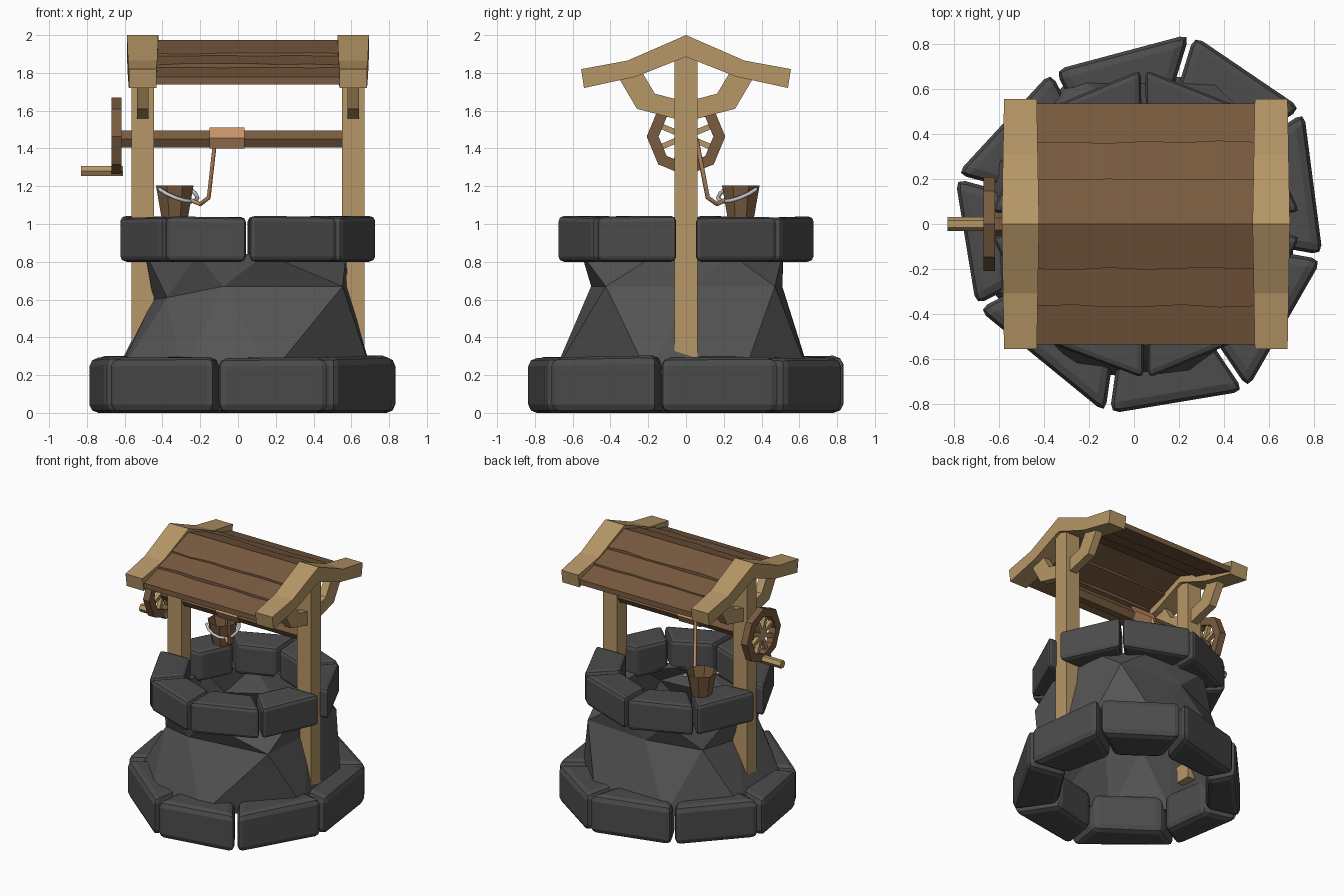
import bpy, bmesh, math, random
from mathutils import Vector, Matrix

random.seed(4)
if "Cube" in bpy.data.objects:
    bpy.data.objects.remove(bpy.data.objects["Cube"])


def material(name, r, g, b):
    m = bpy.data.materials.new(name)
    m.use_nodes = True
    m.diffuse_color = (r, g, b, 1)
    m.node_tree.nodes["Principled BSDF"].inputs["Base Color"].default_value = (r, g, b, 1)
    return m


STONE = material("dark stone", .072, .072, .072)
WALL = material("wall stone", .09, .09, .09)
TAN = material("pale wood", .47, .31, .135)
BROWN = material("brown wood", .19, .104, .05)
ROPE = material("rope", .56, .29, .14)
METAL = material("pale metal", .55, .57, .6)


def finish(name, bm, mat):
    bmesh.ops.recalc_face_normals(bm, faces=bm.faces)
    me = bpy.data.meshes.new(name)
    bm.to_mesh(me)
    bm.free()
    me.materials.append(mat)
    ob = bpy.data.objects.new(name, me)
    bpy.context.collection.objects.link(ob)
    return ob


def extrude(polygons, vec):
    """Solid made by pushing joined polygons along a vector; returns mesh and far vertices."""
    bm = bmesh.new()
    for points in polygons:
        bm.faces.new([bm.verts.new(p) for p in points])
    bmesh.ops.remove_doubles(bm, verts=bm.verts[:], dist=1e-5)
    out = bmesh.ops.extrude_face_region(bm, geom=bm.faces[:], use_keep_orig=True)["geom"]
    far = [v for v in out if isinstance(v, bmesh.types.BMVert)]
    bmesh.ops.translate(bm, verts=far, vec=vec)
    return bm, far


def rod(name, a, b, r, sides, mat, spin=0, r2=None):
    a, b = Vector(a), Vector(b)
    d = b - a
    bm = bmesh.new()
    mtx = (Matrix.Translation((a + b) / 2) @ d.to_track_quat('Z', 'Y').to_matrix().to_4x4()
           @ Matrix.Rotation(spin, 4, 'Z'))
    bmesh.ops.create_cone(bm, cap_ends=True, segments=sides, radius1=r,
                          radius2=r if r2 is None else r2, depth=d.length, matrix=mtx)
    return finish(name, bm, mat)


def tube(name, points, r, mat):
    cu = bpy.data.curves.new(name, 'CURVE')
    cu.dimensions = '3D'
    cu.bevel_depth = r
    cu.bevel_resolution = 1
    cu.use_fill_caps = True
    sp = cu.splines.new('POLY')
    sp.points.add(len(points) - 1)
    for p, co in zip(sp.points, points):
        p.co = (*co, 1)
    cu.materials.append(mat)
    ob = bpy.data.objects.new(name, cu)
    bpy.context.collection.objects.link(ob)


def polar(deg, r, cx=0, z=0):
    a = math.radians(deg)
    return Vector((cx + r * math.cos(a), r * math.sin(a), z))


# Rings of bevelled wedge stones; each joint is (angle, outer radius, half gap)
def stone_ring(name, joints, cx, r_in, z0, z1, bevel):
    for i, start in enumerate(joints):
        end = joints[(i + 1) % len(joints)]
        corners = []
        for (a, r_out, gap), inner, s in ((start, 1, 1), (start, 0, 1), (end, 0, -1), (end, 1, -1)):
            r = r_in if inner else r_out
            corners.append(polar(a, r, cx, z0) + polar(a + 90, gap * s))
        bm, top = extrude([corners], (0, 0, z1 - z0))
        for v in top:
            v.co.z += random.uniform(-.014, .004)
        bmesh.ops.bevel(bm, geom=bm.edges[:], offset=bevel, segments=2,
                        profile=.5, affect='EDGES')
        finish(f"{name}_{i + 1}", bm, STONE)


stone_ring("base_stone", [(a, r + .02, .01) for a, r in (
    (-98, .83), (-56, .87), (-10, .83), (34, .885), (73, .86), (118, .75), (165, .8), (208, .77))],
    0, .55, 0, .302, .045)
stone_ring("rim_stone", [(a, .685, .052 if a in (0, 180) else .01)
                         for a in (-90, -45, 0, 46, 91, 134, 180, 229)],
           .052, .42, .8, 1.042, .028)

# Hollow faceted wall: flared foot, uneven neck, top, and a thin inner skin
neck = [(-100, .51, .67), (-38, .69, .67), (3, .57, .67), (43, .69, .67),
        (92, .51, .67), (138, .55, .64), (182, .46, .6), (222, .52, .61)]


def wall_rings(inset):
    return [[polar(a + 22, .72 - inset, .02, .2) for a, r, z in neck],
            [polar(a, r - inset, .01, z) for a, r, z in neck],
            [polar(a + 22, .565 - inset, .03, .84) for a, r, z in neck]]


bm = bmesh.new()
skins = [[[bm.verts.new(p) for p in ring] for ring in wall_rings(d)] for d in (0, .1)]
n = len(neck)
for i in range(n):
    j = (i + 1) % n
    for foot, mid, top in skins:
        for other in (foot, top):
            bm.faces.new((mid[i], mid[j], other[i]))
            bm.faces.new((mid[j], other[j], other[i]))
    for k in (0, 2):
        a, b = skins[0][k], skins[1][k]
        bm.faces.new((a[i], a[j], b[j], b[i]))
finish("well_wall", bm, WALL)

# Posts, rafters and curved braces on each side
half_rafter = [(.31, 1.865), (.555, 1.82), (.54, 1.72), (.265, 1.78)]
rafter = ([(0, 2)] + half_rafter + [(0, 1.885)]
          + [(-y, z) for y, z in reversed(half_rafter)])
brace = [(.36, 1.78), (.26, 1.61), (.05, 1.555), (.05, 1.66), (.165, 1.69), (.23, 1.8)]
square = [(-.06, -.06), (.06, -.06), (.06, .06), (-.06, .06)]
for side, x in (("right", -.505), ("left", .61)):
    bm, _ = extrude([[(x + dx, y, .29) for dx, y in square]], (0, 0, 1.6))
    finish(side + "_post", bm, TAN)
    bm, _ = extrude([[(x - .083, y, z) for y, z in rafter]], (.166, 0, 0))
    for v in bm.verts:
        v.co.x = x + (v.co.x - x) * (1 - .22 * abs(v.co.y))
    finish(side + "_rafter", bm, TAN)
    for s, end in ((-1, "front"), (1, "back")):
        bm, _ = extrude([[(x - .03, s * y, z) for y, z in brace]], (.06, 0, 0))
        finish(f"{side}_{end}_brace", bm, TAN)

# Roof boards with wavy, warped lower edges, each lapping over the next
xs = [-.434 + i * .162 for i in range(7)]
for s, end in ((-1, "front"), (1, "back")):
    for k, (y0, y1) in enumerate(((0, .2), (.17, .365), (.335, .535))):
        upper, lower = [], []
        for i, x in enumerate(xs):
            free = k < 2 and 0 < i < len(xs) - 1
            y = y1 + (random.uniform(-.006, .006) if free else 0)
            lap = random.uniform(0, .014) if free else .004
            upper.append((x, s * y0, 1.973 - .37 * y0 - (.012 if k else 0)))
            lower.append((x, s * y, 1.973 - .37 * y + lap))
        quads = [(upper[i], upper[i + 1], lower[i + 1], lower[i]) for i in range(len(xs) - 1)]
        bm, _ = extrude(quads, (0, 0, -.04))
        finish(f"{end}_roof_board_{k + 1}", bm, BROWN)

# Winch: axle, rope drum, wheel with spokes, crank grip
AX = 1.45
rod("axle", (-.64, 0, AX), (.63, 0, AX), .052, 6, BROWN, math.pi / 2)
rod("rope_drum", (-.15, 0, AX + .005), (.035, 0, AX + .005), .064, 6, ROPE, math.pi / 2)
bm = bmesh.new()
loops = []
for x, r in ((-.67, .208), (-.67, .145), (-.617, .145), (-.617, .208)):
    loops.append([bm.verts.new((x, p.x, 1.463 + p.y))
                  for p in (polar(i * 45, r) for i in range(8))])
for a, b in zip(loops, loops[1:] + loops[:1]):
    for i in range(8):
        j = (i + 1) % 8
        bm.faces.new((a[i], a[j], b[j], b[i]))
finish("wheel_rim", bm, BROWN)
for i in range(8):
    p = polar(22.5 + i * 45, .155)
    rod(f"wheel_spoke_{i + 1}", (-.643, 0, 1.463), (-.643, p.x, 1.463 + p.y), .021, 4,
        TAN, math.pi / 4)
rod("crank_grip", (-.83, 0, 1.28), (-.61, 0, 1.28), .031, 6, TAN, math.pi / 2)

# Bucket on the rim, with its handle and the rope
C = Vector((-.335, .29, 0))
bucket = rod("bucket", C + Vector((0, 0, 1.03)), C + Vector((0, 0, 1.205)), .075, 8, BROWN,
             math.pi / 8, .108)
bm = bmesh.new()
bm.from_mesh(bucket.data)
lid = max(bm.faces, key=lambda f: f.calc_center_median().z)
bmesh.ops.inset_region(bm, faces=[lid], thickness=.016)
bmesh.ops.translate(bm, verts=lid.verts[:], vec=(0, 0, -.14))
for v in lid.verts:
    v.co.xy = C.xy + (v.co.xy - C.xy) * .75
bm.to_mesh(bucket.data)
bm.free()

out = Vector((.7, -.7, 0))
across = Vector((.7, .7, 0))
handle = []
for i in range(9):
    t = math.pi * i / 8
    handle.append(C + across * (.118 * math.cos(t)) + out * (.125 * math.sin(t))
                  + Vector((0, 0, 1.185 - .065 * math.sin(t))))
tube("bucket_handle", handle, .011, METAL)
tube("rope", [(-.12, .055, 1.45), (-.155, .115, 1.14), (-.2, .165, 1.105),
              handle[4] + Vector((0, 0, .005))], .012, ROPE)
